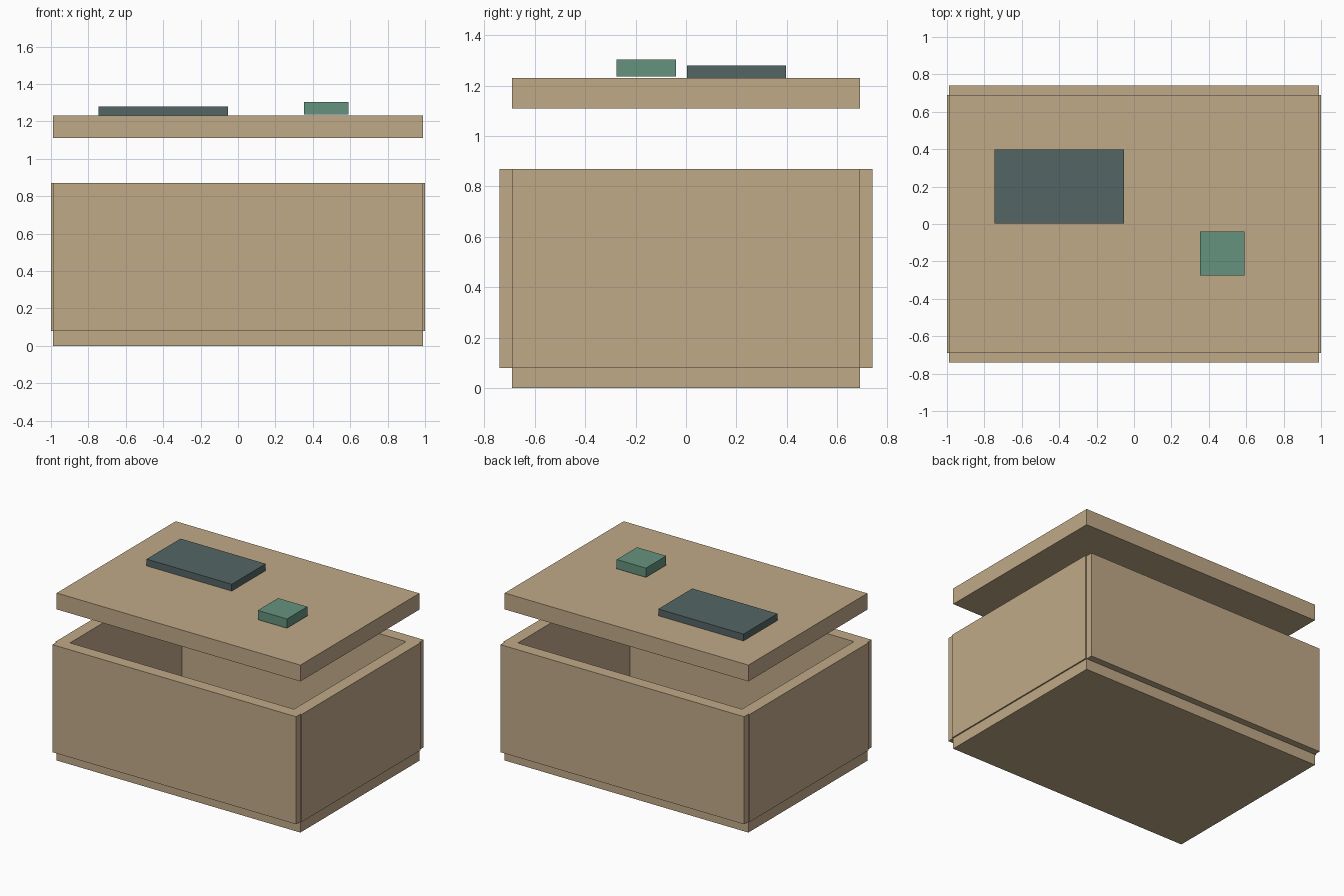
import bpy
import bmesh

if "Cube" in bpy.data.objects:
    bpy.data.objects.remove(bpy.data.objects["Cube"])


def material(name, rgb):
    m = bpy.data.materials.new(name)
    m.diffuse_color = (*rgb, 1.0)
    m.use_nodes = True
    m.node_tree.nodes["Principled BSDF"].inputs["Base Color"].default_value = m.diffuse_color
    return m


def block(name, x, y, z, mat):
    """Box spanning the given (low, high) range on each axis."""
    bm = bmesh.new()
    bmesh.ops.create_cube(bm, size=1.0)
    for v in bm.verts:
        v.co = [r[0] if c < 0 else r[1] for c, r in zip(v.co, (x, y, z))]
    mesh = bpy.data.meshes.new(name)
    bm.to_mesh(mesh)
    bm.free()
    mesh.materials.append(mat)
    ob = bpy.data.objects.new(name, mesh)
    bpy.context.collection.objects.link(ob)
    return ob


card = material("cardboard", (0.53, 0.40, 0.25))
slate = material("slate", (0.09, 0.13, 0.13))
green = material("green", (0.13, 0.29, 0.21))

# Floor and floating lid share one footprint
PLATE_X, PLATE_Y = (-0.99, 0.99), (-0.69, 0.69)
block("base", PLATE_X, PLATE_Y, (0.0, 0.12), card)
block("lid", PLATE_X, PLATE_Y, (1.11, 1.23), card)

# Four walls, overlapping at the corners
WALL_Z = (0.08, 0.87)
block("front_wall", PLATE_X, (-0.74, -0.65), WALL_Z, card)
block("back_wall", PLATE_X, (0.65, 0.74), WALL_Z, card)
block("left_wall", (-1.0, -0.91), PLATE_Y, WALL_Z, card)
block("right_wall", (0.91, 1.0), PLATE_Y, WALL_Z, card)

# Flat panel and small block on the lid
block("lid_panel", (-0.745, -0.053), (0.003, 0.397), (1.23, 1.28), slate)
block("lid_block", (0.354, 0.591), (-0.276, -0.04), (1.236, 1.304), green)
